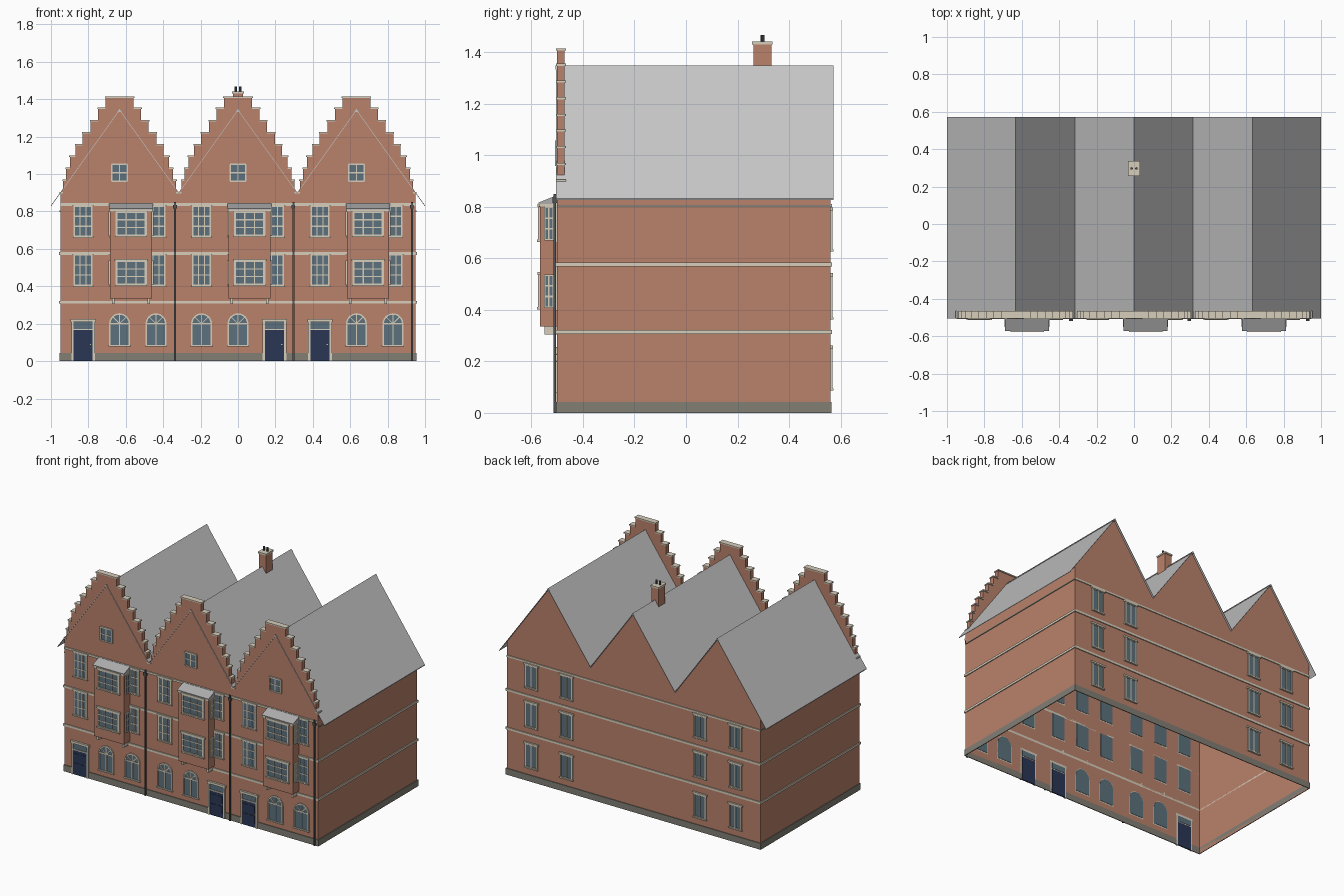
import bpy, bmesh
from math import pi, sin, cos
from mathutils import Matrix, Vector

cube = bpy.data.objects.get("Cube")
if cube:
    bpy.data.objects.remove(cube)


def material(name, r, g, b):
    m = bpy.data.materials.new(name)
    m.use_nodes = True
    m.diffuse_color = (r, g, b, 1)
    m.node_tree.nodes["Principled BSDF"].inputs["Base Color"].default_value = (r, g, b, 1)
    return m


BRICK = material("brick", .49, .22, .147)
STONE = material("cream stone", .68, .62, .5)
SLATE = material("roof grey", .56, .56, .56)
LEAD = material("bay roof grey", .42, .42, .43)
PLINTH = material("plinth grey", .22, .21, .175)
GLASS = material("window glass", .11, .165, .205)
NAVY = material("navy paint", .024, .037, .09)
IRON = material("dark iron", .08, .085, .09)
BRASS = material("brass", .6, .5, .25)

parts = {}
HOME = Matrix()


def prism(part, mat, pts, y0, y1, m=HOME):
    """Outline in x and z, extruded from y0 to y1."""
    bm = parts.setdefault(part, (bmesh.new(), mat))[0]
    rings = [[bm.verts.new(m @ Vector((x, y, z))) for x, z in pts] for y in (y0, y1)]
    bm.faces.new(rings[0])
    bm.faces.new(rings[1][::-1])
    for i in range(len(pts)):
        j = (i + 1) % len(pts)
        bm.faces.new((rings[0][i], rings[1][i], rings[1][j], rings[0][j]))


def box(part, mat, x0, x1, y0, y1, z0, z1, m=HOME):
    prism(part, mat, [(x0, z0), (x1, z0), (x1, z1), (x0, z1)], y0, y1, m)


def bar(part, mat, a, b, w, y0, y1, m=HOME):
    """Straight strip between two points of the x-z plane."""
    a, b = Vector(a), Vector(b)
    d = (b - a).normalized() * w / 2
    n = Vector((-d.y, d.x))
    prism(part, mat, [a - n, b - n, b + n, a + n], y0, y1, m)


def place(x, y, turn=0):
    return Matrix.Translation((x, y, 0)) @ Matrix.Rotation(turn, 4, 'Z')


def window(part, m, half, z0, z1, cols, rows, frame=.009, lintel=True):
    """Glazed opening, facing local -y."""
    box(part + "_glass", GLASS, -half, half, -.004, .002, z0, z1, m)
    f = part + "_frames"
    for s in (-1, 1):
        box(f, STONE, s * half - frame / 2, s * half + frame / 2, -.008, 0, z0, z1, m)
    for z in (z0, z1):
        box(f, STONE, -half, half, -.008, 0, z - frame / 2, z + frame / 2, m)
    for i in range(1, cols):
        x = -half + 2 * half * i / cols
        box(f, STONE, x - .003, x + .003, -.007, 0, z0, z1, m)
    for i in range(1, rows):
        z = z0 + (z1 - z0) * i / rows
        box(f, STONE, -half, half, -.0065, 0, z - .003, z + .003, m)
    if lintel:
        box(f, STONE, -half - .012, half + .012, -.011, 0, z1, z1 + .012, m)
        box(f, STONE, -half - .008, half + .008, -.012, 0, z0 - .008, z0, m)


def arched_window(m, r=.052, z0=.085, spring=.2):
    arc = [(r * cos(pi * i / 12), spring + r * sin(pi * i / 12)) for i in range(13)]
    prism("arched_window_glass", GLASS, [(-r, z0), (r, z0)] + arc, -.004, .002, m)
    f = "arched_window_frames"
    edge = [(r, z0)] + arc + [(-r, z0)]
    for a, b in zip(edge, edge[1:]):
        bar(f, STONE, a, b, .008, -.008, 0, m)
    for k in (1, 2, 3):
        t = pi * k / 4
        bar(f, STONE, (0, spring), (r * cos(t), spring + r * sin(t)), .005, -.007, 0, m)
    box(f, STONE, -r, r, -.007, 0, spring - .004, spring + .004, m)
    box(f, STONE, -.003, .003, -.007, 0, z0, spring, m)
    box(f, STONE, -r - .008, r + .008, -.012, 0, z0 - .008, z0, m)


def door(m):
    box("doors", NAVY, -.051, .051, -.006, .002, 0, .165, m)
    for x in (-.025, .025):
        for z in (.03, .095):
            box("door_panels", NAVY, x - .017, x + .017, -.009, 0, z, z + .05, m)
    box("door_transoms", GLASS, -.051, .051, -.004, .002, .172, .21, m)
    box("door_surrounds", STONE, -.051, .051, -.008, 0, .165, .172, m)
    for s in (-1, 1):
        box("door_surrounds", STONE, s * .057 - .006, s * .057 + .006, -.011, 0, 0, .21, m)
    box("door_surrounds", STONE, -.068, .068, -.013, 0, .21, .226, m)
    box("door_knobs", BRASS, .036, .042, -.014, 0, .085, .091, m)


FRONT, BACK, SIDE = -.5, .56, .95
BAY, RIDGE, SLOPE = SIDE / 3, 1.34, 1.4
CENTRES = [-2 * BAY, 0, 2 * BAY]
VALLEY = RIDGE - BAY * SLOPE

# Hollow walls with three plain gables, open below and under the roof
outline = [(-SIDE, 0), (SIDE, 0), (SIDE, VALLEY)]
for c in reversed(CENTRES):
    outline += [(c, RIDGE), (c - BAY, VALLEY)]
prism("walls", BRICK, outline, FRONT, BACK)
bm = parts["walls"][0]
bm.normal_update()
bmesh.ops.delete(bm, geom=[f for f in bm.faces if abs(f.normal.z) > .1], context='FACES')

# Roof slopes and ridge caps
EAVE = BAY + .05
for c in CENTRES:
    for s in (-1, 1):
        run = EAVE if abs(c + s * BAY) > .9 else BAY
        low = RIDGE - run * SLOPE
        prism("roof_slopes", SLATE, [(c, RIDGE), (c + s * run, low), (c + s * run, low + .005),
                                     (c, RIDGE + .005)], FRONT - .005, BACK + .012)
    prism("ridge_caps", SLATE, [(c - .012, RIDGE - .008), (c + .012, RIDGE - .008), (c, RIDGE + .009)],
          FRONT - .007, BACK + .012)


def belt(part, mat, z0, z1, out):
    """Four strips around the outside walls."""
    for y in (FRONT - out, BACK):
        box(part, mat, -SIDE - out, SIDE + out, y, y + out, z0, z1)
    for x in (-SIDE - out, SIDE):
        box(part, mat, x, x + out, FRONT, BACK, z0, z1)


belt("plinth", PLINTH, 0, .043, .005)
belt("lower_stone_band", STONE, .307, .322, .006)
belt("middle_stone_band", STONE, .568, .583, .006)
box("front_top_band", STONE, -SIDE, SIDE, FRONT - .007, FRONT, .83, .844)
box("back_top_band", STONE, -SIDE, SIDE, BACK, BACK + .006, .798, .81)
for x in (-SIDE - .004, SIDE):
    box("side_top_band", PLINTH, x, x + .004, FRONT, BACK, .798, .806)

# Stepped front gables with stone caps
STEPS = [(.075, 1.41), (.115, 1.35), (.155, 1.285), (.197, 1.22), (.235, 1.155),
         (.265, 1.095), (.285, 1.03), (.302, .965), (.316, .9)]
for c in CENTRES:
    side = []
    inner = 0
    for half, top in STEPS:
        side += [(inner, top), (half, top)]
        for s in (-1, 1):
            a, b = sorted((c + s * inner, c + s * (half + .004)))
            box("gable_step_caps", STONE, a, b, FRONT - .005, -.465, top - .003, top + .005)
        inner = half
    side = side[1:] + [(inner, .87)]
    right = [(c + x, z) for x, z in side]
    left = [(c - x, z) for x, z in reversed(side)]
    prism("stepped_gables", BRICK, right + left, FRONT - .001, -.471)
    window("attic_window", place(c, FRONT - .001), .042, .962, 1.052, 2, 2, lintel=False)

# Street front: doors, windows and downpipes
for c, door_at in zip(CENTRES, (-.195, .195, -.195)):
    for dx in (-.195, 0, .195):
        m = place(c + dx, FRONT)
        if dx == door_at:
            door(m)
        else:
            arched_window(m)
        for z0, z1 in ((.405, .568), (.667, .828)):
            window("front_window", m, .047, z0, z1, 3, 3)
    x = c + .296
    box("downpipes", IRON, x - .005, x + .005, FRONT - .014, FRONT - .004, 0, .85)
    box("downpipe_hoppers", IRON, x - .01, x + .01, FRONT - .018, FRONT, .815, .835)

# Projecting bays on corbels
for c in CENTRES:
    x, half, out = c + .062, .112, FRONT - .066
    box("bay_bodies", BRICK, x - half, x + half, out, FRONT, .335, .81)
    for z0, z1 in ((.41, .535), (.672, .798)):
        window("bay_window", place(x, out), .078, z0, z1, 3, 3, .012)
        for s in (-1, 1):
            window("bay_side_window", place(x + s * half, FRONT - .032, s * pi / 2),
                   .017, z0, z1, 2, 3, .006, False)
    for dx in (-.095, .095):
        box("bay_corbels", STONE, x + dx - .007, x + dx + .007, FRONT - .05, FRONT, .305, .335)
    box("bay_cornices", STONE, x - half - .004, x + half + .004, out - .004, FRONT, .8, .81)
    # Lean-to roof, its outline turned to run along x
    turned = place(x, FRONT, pi / 2)
    prism("bay_roofs", LEAD, [(0, .81), (-.072, .81), (-.072, .816), (0, .845)],
          -half - .006, half + .006, turned)

# Rear windows
for x in (-.765, -.5, .5, .765):
    for z0, z1 in ((.095, .25), (.37, .53), (.635, .785)):
        window("rear_window", place(x, BACK, pi), .042, z0, z1, 2, 1)

# Chimney with two pots
box("chimney_stack", BRICK, -.027, .027, .261, .331, 1.28, 1.43)
box("chimney_cap", STONE, -.031, .031, .256, .336, 1.43, 1.441)
for x in (-.013, .013):
    pot = [(x + .007 * cos(pi * i / 4), .297 + .007 * sin(pi * i / 4)) for i in range(8)]
    upright = Matrix.Rotation(pi / 2, 4, 'X') @ Matrix.Scale(-1, 4, (0, 1, 0))
    flip = Matrix(((1, 0, 0, 0), (0, 0, 1, 0), (0, 1, 0, 0), (0, 0, 0, 1)))
    prism("chimney_pots", IRON, pot, 1.44, 1.467, flip)

# Turn the collected parts into objects
for name, (bm, mat) in parts.items():
    bmesh.ops.recalc_face_normals(bm, faces=bm.faces)
    mesh = bpy.data.meshes.new(name)
    bm.to_mesh(mesh)
    bm.free()
    mesh.materials.append(mat)
    bpy.context.collection.objects.link(bpy.data.objects.new(name, mesh))
